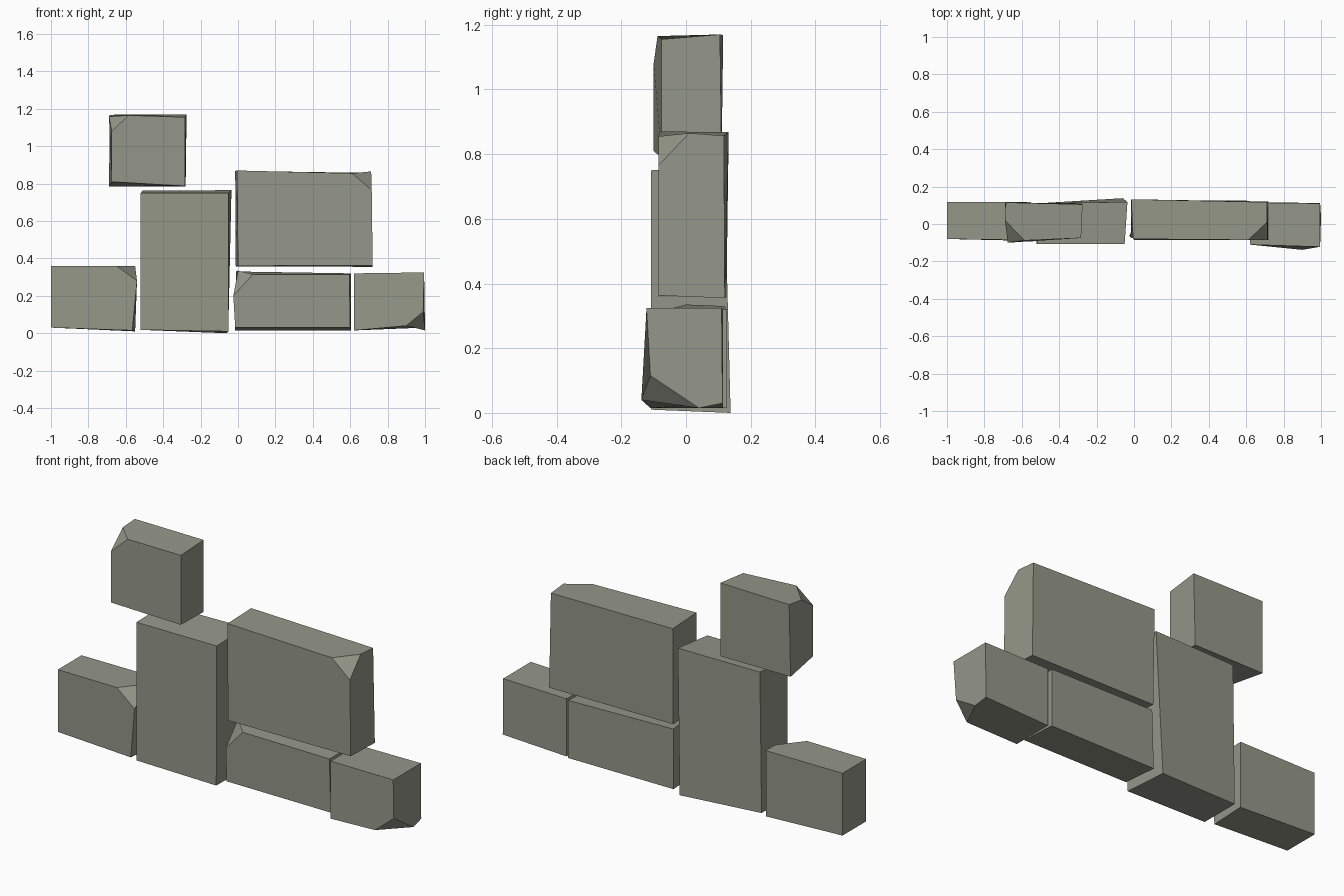
import bpy
from mathutils import Vector

if "Cube" in bpy.data.objects:
    bpy.data.objects.remove(bpy.data.objects["Cube"])

stone = bpy.data.materials.new("weathered grey stone")
stone.diffuse_color = (0.30, 0.31, 0.25, 1)
stone.use_nodes = True
stone.node_tree.nodes["Principled BSDF"].inputs["Base Color"].default_value = stone.diffuse_color

# Corner names: Left/Right, Front/Back, Down/Up
FACES = [("LFD", "RFD", "RFU", "LFU"), ("RBD", "LBD", "LBU", "RBU"),
         ("LBD", "LFD", "LFU", "LBU"), ("RFD", "RBD", "RBU", "RFU"),
         ("LFU", "RFU", "RBU", "LBU"), ("LBD", "RBD", "RFD", "LFD")]


def block(name, x, y, z, moved=None, chip=None, chip_points=()):
    """Box with a few moved corners; one corner may be knocked off,
    leaving a point on each of its edges (along x, y and z)."""
    pts = {a + b + c: Vector((x[i], y[j], z[k]))
           for i, a in enumerate("LR") for j, b in enumerate("FB")
           for k, c in enumerate("DU")}
    for key, p in (moved or {}).items():
        pts[key] = Vector(p)
    if chip:
        del pts[chip]
        for axis, p in enumerate(chip_points):
            pts[axis] = Vector(p)

    def edge_point(other):
        return next(a for a in range(3) if other[a] != chip[a])

    faces = []
    for f in FACES:
        loop = []
        for i, key in enumerate(f):
            if key == chip:
                loop += [edge_point(f[i - 1]), edge_point(f[(i + 1) % 4])]
            else:
                loop.append(key)
        faces.append(loop)
    if chip:
        tri = [0, 1, 2]
        # wind the chip face outwards
        mid = sum((p for p in pts.values()), Vector()) / len(pts)
        n = (pts[1] - pts[0]).cross(pts[2] - pts[0])
        faces.append(tri if n.dot(pts[0] - mid) > 0 else tri[::-1])
    index = {k: i for i, k in enumerate(pts)}
    mesh = bpy.data.meshes.new(name)
    mesh.from_pydata([tuple(p) for p in pts.values()], [],
                     [[index[k] for k in f] for f in faces])
    mesh.materials.append(stone)
    bpy.context.collection.objects.link(bpy.data.objects.new(name, mesh))


# Bottom course
block("left_low_block", (-1, -0.55), (-0.08, 0.118), (0.03, 0.36),
      {"RFD": (-0.565, -0.09, 0.015), "RBD": (-0.55, 0.115, 0.01)},
      "RFU", [(-0.65, -0.085, 0.36), (-0.55, 0.04, 0.36), (-0.54, -0.095, 0.28)])
block("middle_low_block", (-0.015, 0.605), (-0.08, 0.125), (0.015, 0.32),
      {"LFD": (-0.015, -0.075, 0.03), "RFD": (0.6, -0.08, 0.03),
       "RFU": (0.595, -0.085, 0.315), "LBU": (-0.01, 0.12, 0.33)},
      "LFU", [(0.08, -0.075, 0.315), (0.0, 0.0, 0.335), (-0.025, -0.065, 0.2)])
block("right_low_block", (0.62, 0.995), (-0.11, 0.115), (0.015, 0.32),
      {"RFU": (0.995, -0.122, 0.325), "RBU": (0.995, 0.11, 0.325),
       "RBD": (0.995, 0.113, 0.03)},
      "RFD", [(0.9, -0.138, 0.04), (1.0, 0.04, 0.015), (0.99, -0.11, 0.115)])

# Tall upright block
block("tall_block", (-0.52, -0.05), (-0.108, 0.11), (0.018, 0.75),
      {"RFD": (-0.052, -0.108, 0.01), "RBD": (-0.06, 0.138, 0.0),
       "RBU": (-0.035, 0.118, 0.765), "LBU": (-0.51, 0.11, 0.762)})

# Upper blocks
block("large_upper_block", (0.0, 0.718), (-0.085, 0.12), (0.36, 0.865),
      {"LFU": (-0.005, -0.08, 0.87), "LBU": (-0.015, 0.132, 0.868),
       "LBD": (-0.012, 0.125, 0.358), "RBU": (0.71, 0.117, 0.857),
       "RFD": (0.72, -0.085, 0.363), "RBD": (0.718, 0.12, 0.355)},
      "RFU", [(0.61, -0.085, 0.855), (0.712, 0.01, 0.865), (0.715, -0.085, 0.765)])
block("top_block", (-0.69, -0.28), (-0.075, 0.11), (0.785, 1.165),
      {"LFD": (-0.675, -0.1, 0.81), "RFD": (-0.283, -0.075, 0.787),
       "RFU": (-0.283, -0.075, 1.155), "RBU": (-0.275, 0.105, 1.17),
       "LBU": (-0.685, 0.115, 1.168)},
      "LFU", [(-0.585, -0.088, 1.165), (-0.69, 0.02, 1.158), (-0.675, -0.1, 1.08)])
